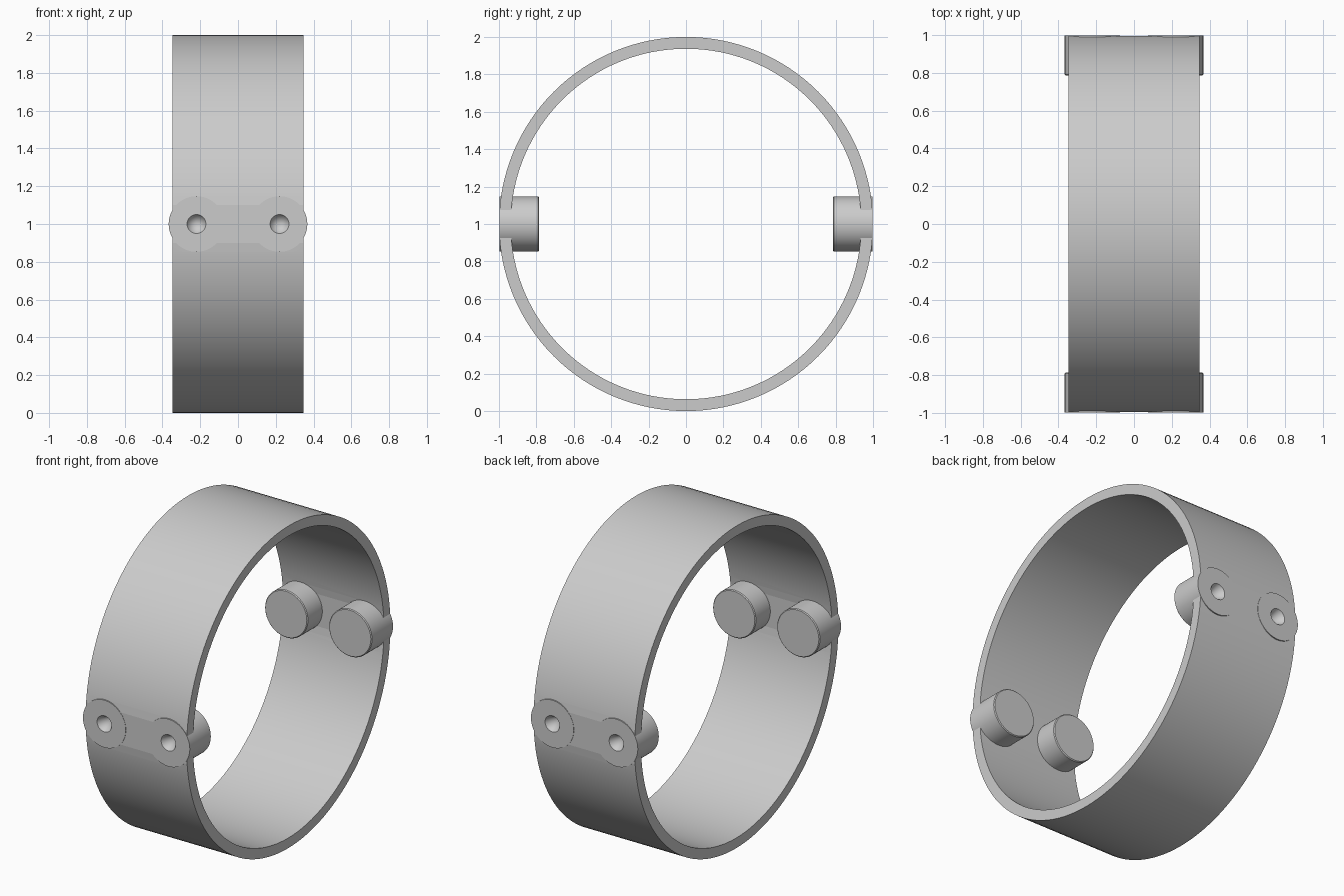
import bpy, bmesh
from math import sin, cos, asin, pi, radians
from mathutils import Vector

cube = bpy.data.objects.get("Cube")
if cube:
    bpy.data.objects.remove(cube, do_unlink=True)

grey = bpy.data.materials.new("light grey")
grey.use_nodes = True
colour = (0.6, 0.6, 0.6, 1)
grey.diffuse_color = colour
grey.node_tree.nodes["Principled BSDF"].inputs["Base Color"].default_value = colour

CENTRE = 1.0     # height of the ring axis
HALF_WIDTH = 0.347
FLAT = 0.1       # half height of the flat lands at front and back
CAP = 0.997      # distance of the outer boss faces from the axis
BOSS_X = 0.22


def add_object(name, bm):
    bmesh.ops.recalc_face_normals(bm, faces=bm.faces)
    mesh = bpy.data.meshes.new(name)
    bm.to_mesh(mesh)
    bm.free()
    mesh.materials.append(grey)
    obj = bpy.data.objects.new(name, mesh)
    bpy.context.collection.objects.link(obj)
    return obj


def select_only(obj):
    bpy.ops.object.select_all(action='DESELECT')
    obj.select_set(True)
    bpy.context.view_layer.objects.active = obj


def smooth(obj, angle):
    select_only(obj)
    bpy.ops.object.shade_smooth_by_angle(angle=radians(angle))


def flattened_circle(radius, steps=60):
    """Circle in the y-z plane with a flat chord at front and back."""
    start = asin(FLAT / radius)
    arc = [start + (pi - 2 * start) * i / steps for i in range(steps + 1)]
    return [(radius * cos(a), radius * sin(a)) for a in arc + [a + pi for a in arc]]


def lathe(name, profile, x, side):
    """Turn a (radius, depth) profile about a y axis, facing out on one side."""
    bm = bmesh.new()
    verts = [bm.verts.new((x + r, side * (CAP - d), CENTRE)) for r, d in profile]
    edges = [bm.edges.new(pair) for pair in zip(verts, verts[1:])]
    bmesh.ops.spin(bm, geom=verts + edges, cent=(x, 0, CENTRE), axis=(0, 1, 0),
                   angle=2 * pi, steps=64)
    bmesh.ops.remove_doubles(bm, verts=bm.verts, dist=0.0005)
    return add_object(name, bm)


# Broad ring: a flat annulus pushed across its width
bm = bmesh.new()
loops = []
for radius in (1.0, 0.937):
    loops.append([bm.verts.new((-HALF_WIDTH, y, CENTRE + z))
                  for y, z in flattened_circle(radius)])
outer, inner = loops
count = len(outer)
faces = [bm.faces.new((outer[i], outer[(i + 1) % count],
                       inner[(i + 1) % count], inner[i])) for i in range(count)]
extruded = bmesh.ops.extrude_face_region(bm, geom=faces, use_keep_orig=True)
moved = [v for v in extruded["geom"] if isinstance(v, bmesh.types.BMVert)]
bmesh.ops.translate(bm, verts=moved, vec=Vector((2 * HALF_WIDTH, 0, 0)))
ring = add_object("ring", bm)

# Four round bosses, each with a conical dimple outside and a closed inner end
boss_profile = [(0, 0.08), (0.05, 0), (0.147, 0), (0.147, 0.206), (0.142, 0.211), (0, 0.211)]
seat_profile = [(0, -0.05), (0.1465, -0.05), (0.1465, 0.15), (0, 0.15)]
for side, end in ((-1, "front"), (1, "back")):
    for x, hand in ((-BOSS_X, "right"), (BOSS_X, "left")):
        boss = lathe(f"{end}_{hand}_boss", boss_profile, x, side)
        smooth(boss, 30)
        # Seat for the boss, cut out of the ring
        cutter = lathe("boss_seat_cutter", seat_profile, x, side)
        cutter.hide_render = True
        cut = ring.modifiers.new("boss seat", 'BOOLEAN')
        cut.operation = 'DIFFERENCE'
        cut.solver = 'EXACT'
        cut.object = cutter
        select_only(ring)
        bpy.ops.object.modifier_apply(modifier=cut.name)
        bpy.data.objects.remove(cutter, do_unlink=True)

# Small angle keeps the borders of the flat lands crisp
smooth(ring, 5)
